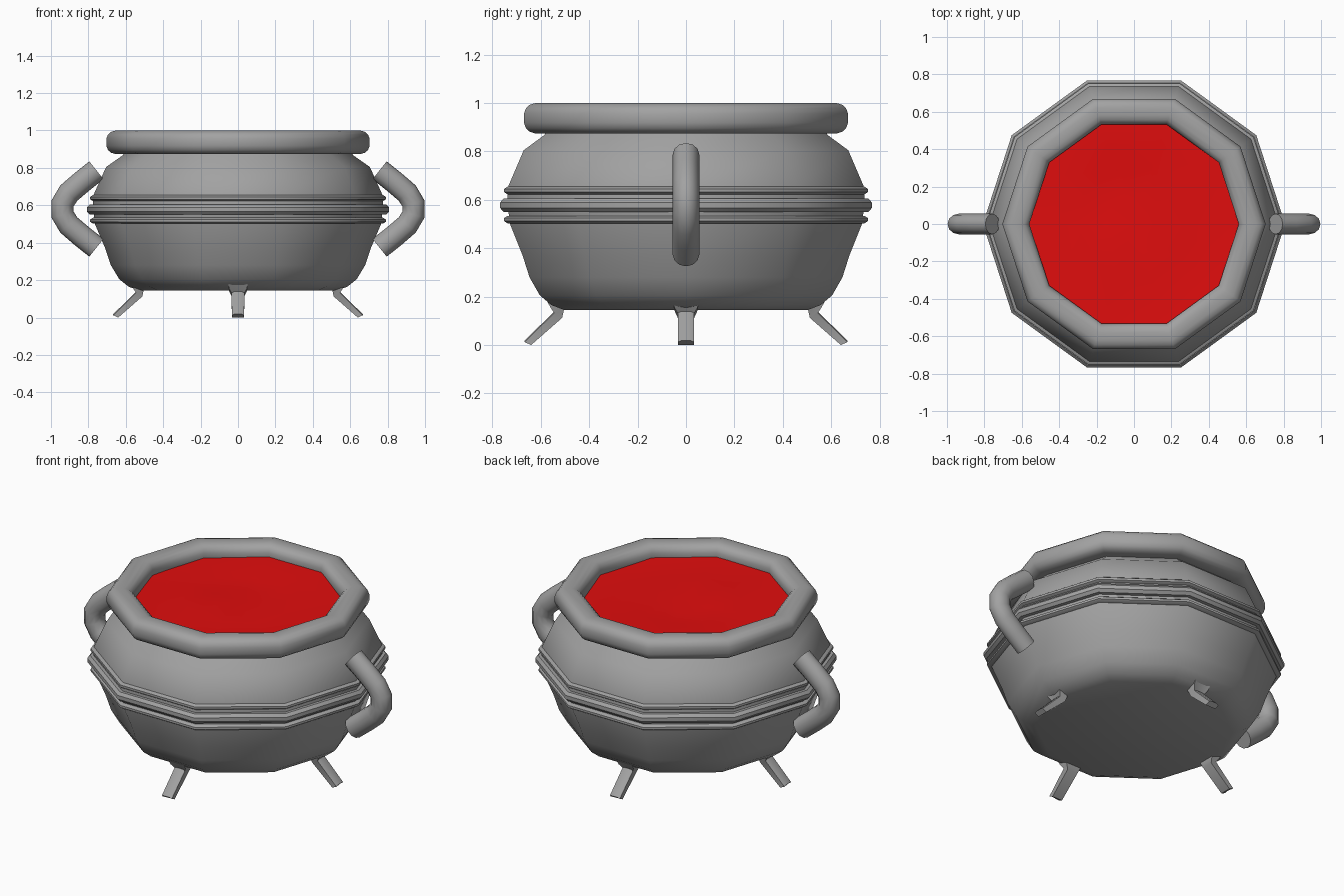
import bpy, bmesh, math, random
from mathutils import Vector

random.seed(4)
cube = bpy.data.objects.get("Cube")
if cube:
    bpy.data.objects.remove(cube, do_unlink=True)

SIDES = 10


def material(name, rgb):
    m = bpy.data.materials.new(name)
    m.use_nodes = True
    m.diffuse_color = (*rgb, 1)
    m.node_tree.nodes["Principled BSDF"].inputs["Base Color"].default_value = (*rgb, 1)
    return m


iron = material("grey iron", (0.36, 0.36, 0.36))
red = material("red liquid", (0.75, 0.004, 0.004))


def finish(name, bm, mat, angle=40):
    bmesh.ops.recalc_face_normals(bm, faces=bm.faces)
    mesh = bpy.data.meshes.new(name)
    bm.to_mesh(mesh)
    bm.free()
    mesh.materials.append(mat)
    ob = bpy.data.objects.new(name, mesh)
    bpy.context.collection.objects.link(ob)
    bpy.ops.object.select_all(action='DESELECT')
    ob.select_set(True)
    bpy.context.view_layer.objects.active = ob
    bpy.ops.object.shade_smooth_by_angle(angle=math.radians(angle))
    return ob


def skin(bm, rings, loop=False):
    """Join rings of points with quads; cap the ends unless they loop."""
    rings = [[bm.verts.new(p) for p in ring] for ring in rings]
    n = len(rings[0])
    pairs = list(zip(rings, rings[1:]))
    if loop:
        pairs.append((rings[-1], rings[0]))
    else:
        bm.faces.new(rings[0])
        bm.faces.new(rings[-1])
    for a, b in pairs:
        for i in range(n):
            j = (i + 1) % n
            bm.faces.new((a[i], a[j], b[j], b[i]))


def circle(r, z):
    return [(r * math.cos(i * math.tau / SIDES), r * math.sin(i * math.tau / SIDES), z)
            for i in range(SIDES)]


def lathe(name, profile, loop=False):
    bm = bmesh.new()
    skin(bm, [circle(r, z) for r, z in profile], loop)
    return finish(name, bm, iron)


# Pot body
lathe("pot_body", [(0.53, 0.145), (0.585, 0.165), (0.635, 0.205), (0.68, 0.28), (0.71, 0.37),
                   (0.765, 0.5), (0.775, 0.58), (0.775, 0.65), (0.705, 0.805),
                   (0.615, 0.868), (0.6, 0.9)])

# Raised bands round the middle
for name, r, low, high in (("lower_band", 0.79, 0.502, 0.534),
                           ("middle_band", 0.808, 0.55, 0.605),
                           ("upper_band", 0.79, 0.622, 0.655)):
    h = (high - low) * 0.3
    lathe(name, [(0.75, low), (r - 0.015, low), (r, low + h), (r, high - h),
                 (r - 0.015, high), (0.75, high)], loop=True)

# Thick rounded rim
rim = []
for i in range(16):
    a = math.tau * (i + 0.5) / 16
    c, s = math.cos(a), math.sin(a)
    rim.append((0.632 + 0.073 * math.copysign(abs(c) ** 0.75, c),
                0.937 + 0.064 * math.copysign(abs(s) ** 0.75, s)))
lathe("rim", rim, loop=True)

# Rippled liquid surface
bm = bmesh.new()
centre = bm.verts.new((0, 0, 0.926))
previous = None
for r in (0.15, 0.3, 0.45, 0.6):
    ring = [bm.verts.new((x, y, z + random.uniform(-0.008, 0.008)))
            for x, y, z in circle(r, 0.926)]
    for i in range(SIDES):
        j = (i + 1) % SIDES
        if previous:
            bm.faces.new((previous[i], ring[i], ring[j], previous[j]))
        else:
            bm.faces.new((centre, ring[i], ring[j]))
    previous = ring
finish("liquid", bm, red)

# Handles: round tube swept along a C-shaped path
half = [(0.757, 0.207), (0.835, 0.145), (0.905, 0.085), (0.938, 0.03)]
path = [Vector((x, 0, 0.58 + z)) for x, z in half]
path += [Vector((x, 0, 0.58 - z)) for x, z in reversed(half)]
for name, side in (("left_handle", 1), ("right_handle", -1)):
    bm = bmesh.new()
    rings = []
    for k, p in enumerate(path):
        t = (path[min(k + 1, len(path) - 1)] - path[max(k - 1, 0)]).normalized()
        across = t.cross(Vector((0, 1, 0)))
        ring = []
        for i in range(12):
            a = math.tau * i / 12
            q = p + across * 0.061 * math.cos(a) + Vector((0, 0.055 * math.sin(a), 0))
            ring.append((q.x * side, q.y, q.z))
        rings.append(ring)
    skin(bm, rings)
    finish(name, bm, iron)

# Splayed legs: inner point, outer point and half width at each level
levels = [((0.5, 0.18), (0.575, 0.185), 0.052), ((0.505, 0.146), (0.56, 0.158), 0.048),
          ((0.512, 0.115), (0.545, 0.135), 0.034), ((0.64, 0.003), (0.667, 0.015), 0.033)]
for k, name in enumerate(("left_leg", "back_leg", "right_leg", "front_leg")):
    c, s = round(math.cos(k * math.pi / 2)), round(math.sin(k * math.pi / 2))
    bm = bmesh.new()
    rings = []
    for (ri, zi), (ro, zo), w in levels:
        flat = [(ri, -w, zi), (ri, w, zi), (ro, w, zo), (ro, w * 0.6, zo + 0.006),
                (ro, -w * 0.6, zo + 0.006), (ro, -w, zo)]
        rings.append([(x * c - y * s, x * s + y * c, z) for x, y, z in flat])
    skin(bm, rings)
    low = min(v.co.z for v in bm.verts)
    bmesh.ops.translate(bm, verts=bm.verts, vec=(0, 0, -low))
    finish(name, bm, iron)
